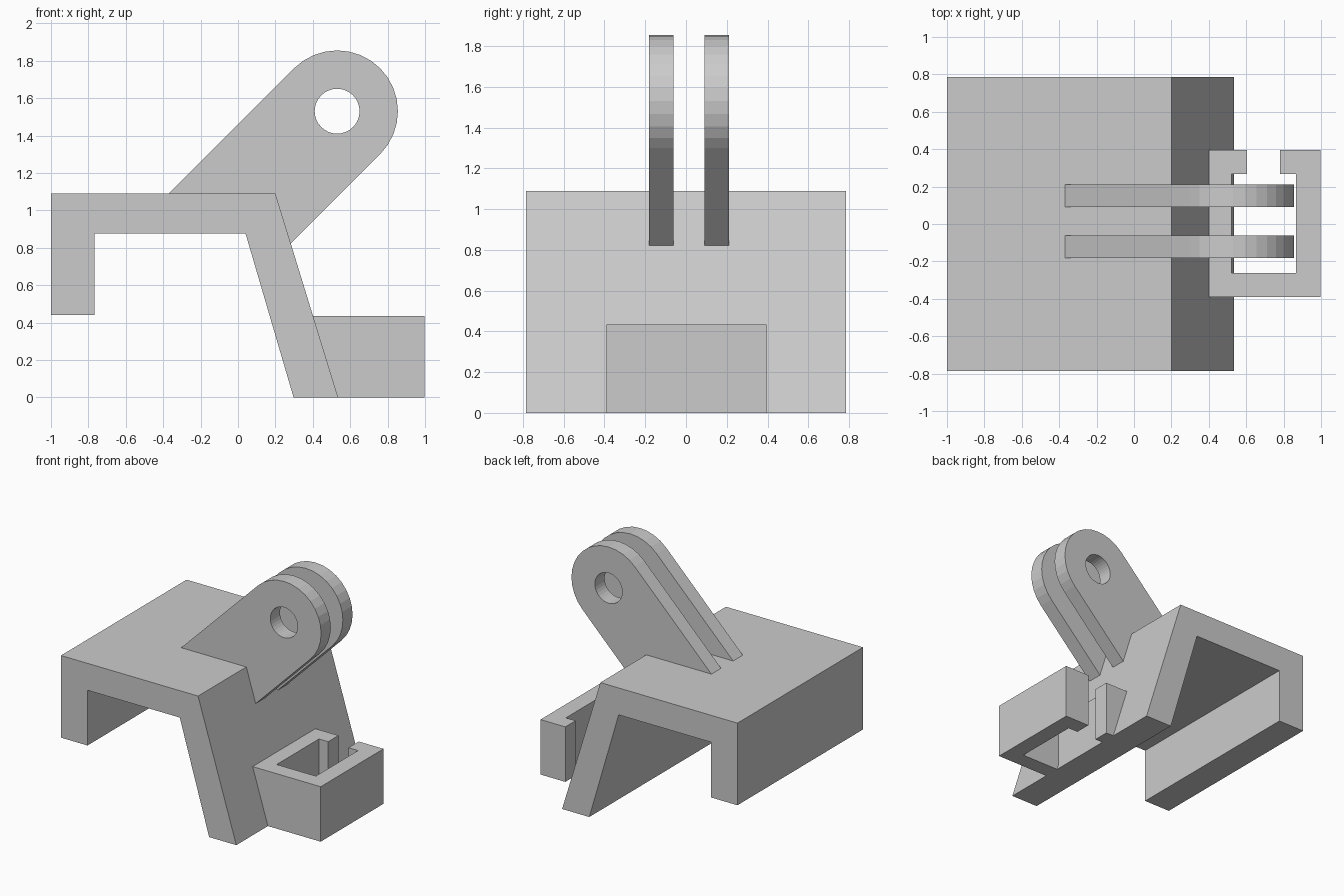
import bpy, bmesh, math
from mathutils import Vector

if "Cube" in bpy.data.objects:
    bpy.data.objects.remove(bpy.data.objects["Cube"])

grey = bpy.data.materials.new("plain grey")
grey.diffuse_color = (0.6, 0.6, 0.6, 1)
grey.use_nodes = True
grey.node_tree.nodes["Principled BSDF"].inputs["Base Color"].default_value = grey.diffuse_color


def prism(name, loops, place, depth):
    """Fill 2D loops (outline, then holes) and extrude them by the depth vector."""
    bm = bmesh.new()
    edges = []
    for loop in loops:
        vs = [bm.verts.new(place(a, b)) for a, b in loop]
        edges += [bm.edges.new((v, vs[(i + 1) % len(vs)])) for i, v in enumerate(vs)]
    bmesh.ops.triangle_fill(bm, use_beauty=True, use_dissolve=False, edges=edges)
    out = bmesh.ops.extrude_face_region(bm, geom=bm.faces[:], use_keep_orig=True)
    top = [g for g in out["geom"] if isinstance(g, bmesh.types.BMVert)]
    bmesh.ops.translate(bm, verts=top, vec=Vector(depth))
    bmesh.ops.recalc_face_normals(bm, faces=bm.faces[:])
    mesh = bpy.data.meshes.new(name)
    bm.to_mesh(mesh)
    bm.free()
    mesh.materials.append(grey)
    obj = bpy.data.objects.new(name, mesh)
    bpy.context.collection.objects.link(obj)
    return obj


def arc(cx, cz, r, start, end, steps):
    angles = [math.radians(start + (end - start) * i / steps) for i in range(steps + 1)]
    return [(cx + r * math.cos(a), cz + r * math.sin(a)) for a in angles]


# Saddle body: top plate, short rear lip and long slanted leg
body = [(-1, 1.09), (0.2, 1.09), (0.535, 0), (0.297, 0),
        (0.04, 0.877), (-0.768, 0.877), (-0.768, 0.44), (-1, 0.44)]
prism("saddle_body", [body], lambda x, z: (x, -0.785, z), (0, 1.57, 0))

# Two slanted lugs with round ends and pin holes, rooted inside the body
outline = arc(0.53, 1.53, 0.325, -45, 135, 16) + [(-0.4, 1.06), (0.17, 1.06), (0.26, 0.80)]
hole = arc(0.53, 1.53, 0.12, 0, 360, 32)[:-1]
for name, y in (("front_lug", -0.182), ("back_lug", 0.09)):
    prism(name, [outline, hole], lambda x, z: (x, y, z), (0, 0.121, 0))

# Open-sided clip, its inner end slanted to sit in the leg
clip = [(0.37, -0.39), (0.997, -0.39), (0.997, 0.395), (0.78, 0.395), (0.78, 0.267),
        (0.865, 0.267), (0.865, -0.262), (0.522, -0.262), (0.522, 0.267),
        (0.603, 0.267), (0.603, 0.395), (0.37, 0.395)]
holder = prism("clip", [clip], lambda x, y: (x, y, 0), (0, 0, 0.435))
for v in holder.data.vertices:
    if v.co.x < 0.4 and v.co.z < 0.1:
        v.co.x = 0.505
